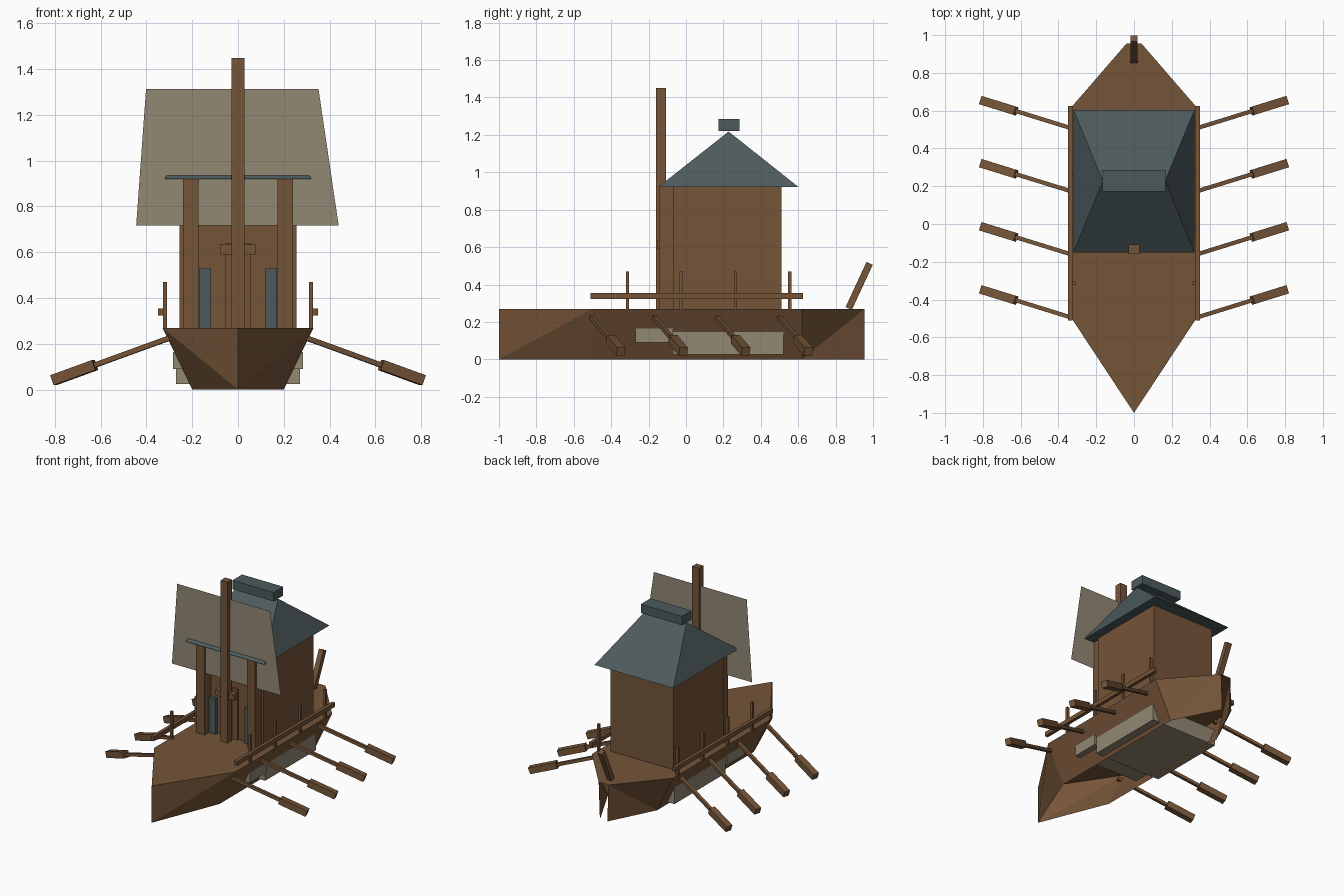
import bpy
from mathutils import Vector

if "Cube" in bpy.data.objects:
    bpy.data.objects.remove(bpy.data.objects["Cube"])


def material(name, rgb):
    m = bpy.data.materials.new(name)
    m.diffuse_color = (*rgb, 1)
    m.use_nodes = True
    m.node_tree.nodes["Principled BSDF"].inputs["Base Color"].default_value = m.diffuse_color
    return m


WOOD = material("brown_wood", (0.178, 0.089, 0.040))
SLATE = material("slate_roof", (0.072, 0.102, 0.107))
CANVAS = material("pale_canvas", (0.287, 0.246, 0.174))


def mesh(name, verts, faces, mat):
    me = bpy.data.meshes.new(name)
    me.from_pydata(verts, [], faces)
    me.materials.append(mat)
    ob = bpy.data.objects.new(name, me)
    bpy.context.collection.objects.link(ob)
    return ob


BOX_FACES = [(0, 3, 2, 1), (4, 5, 6, 7), (0, 1, 5, 4),
             (1, 2, 6, 5), (2, 3, 7, 6), (3, 0, 4, 7)]


def box(name, x, y, z, mat):
    """Box from (min, max) ranges."""
    v = [(x[i], y[j], z[k]) for k in (0, 1) for i, j in ((0, 0), (1, 0), (1, 1), (0, 1))]
    return mesh(name, v, BOX_FACES, mat)


def beam(name, a, b, w, mat):
    """Square beam of width w running from a to b."""
    a, b = Vector(a), Vector(b)
    d = (b - a).normalized()
    s = d.cross(Vector((0, 0, 1))).normalized() * w / 2
    u = s.cross(d).normalized() * w / 2
    v = [p + s * i + u * j for p in (a, b) for i, j in ((-1, -1), (1, -1), (1, 1), (-1, 1))]
    return mesh(name, v, BOX_FACES, mat)


# hull: open underneath and at the stern slit, closed by a flat deck
deck = [(0, -1), (0.33, -0.5), (0.33, 0.62), (0.04, 0.955),
        (-0.04, 0.955), (-0.33, 0.62), (-0.33, -0.5)]
keel = [(0, -1), (0.2, -0.5), (0.2, 0.62), (0.03, 0.955),
        (-0.03, 0.955), (-0.2, 0.62), (-0.2, -0.5)]
hull_faces = [tuple(range(7)),
              (7, 8, 1), (7, 1, 0), (8, 9, 2, 1), (9, 10, 3), (9, 3, 2),
              (7, 6, 13), (7, 0, 6), (13, 6, 5, 12), (12, 4, 11), (12, 5, 4)]
mesh("hull", [(x, y, 0.27) for x, y in deck] + [(x, y, 0) for x, y in keel],
     hull_faces, WOOD)

# canvas bands showing through the hull sides
box("long_hull_band", (-0.27, 0.27), (-0.07, 0.52), (0.025, 0.145), CANVAS)
box("short_hull_band", (-0.285, 0.285), (-0.27, -0.07), (0.09, 0.165), CANVAS)

# cabin
box("cabin", (-0.255, 0.255), (-0.07, 0.51), (0.27, 0.92), WOOD)
box("door", (-0.055, 0.055), (-0.085, -0.07), (0.27, 0.64), WOOD)

# hipped roof with ridge cap
eave = [(-0.32, -0.15), (0.32, -0.15), (0.32, 0.603), (-0.32, 0.603)]
mesh("roof", [(x, y, 0.92) for x, y in eave] + [(-0.165, 0.228, 1.218), (0.165, 0.228, 1.218)],
     [(3, 2, 1, 0), (0, 1, 5, 4), (1, 2, 5), (2, 3, 4, 5), (3, 0, 4)], SLATE)
box("ridge_cap", (-0.167, 0.167), (0.173, 0.285), (1.22, 1.285), SLATE)

# mast, cross peg and sail
box("mast", (-0.028, 0.028), (-0.16, -0.108), (0.27, 1.45), WOOD)
box("mast_peg", (-0.078, 0.076), (-0.152, -0.115), (0.59, 0.634), WOOD)
mesh("sail", [(-0.445, -0.13, 0.717), (0.44, -0.13, 0.717),
              (0.352, -0.13, 1.313), (-0.402, -0.13, 1.313)], [(0, 1, 2, 3)], CANVAS)

for s, side in ((1, "right"), (-1, "left")):
    def span(a, b):
        return tuple(sorted((s * a, s * b)))

    # porch columns and door-side shutters
    box(side + "_column", span(0.172, 0.24), (-0.143, -0.07), (0.27, 0.92), WOOD)
    box(side + "_shutter", span(0.118, 0.17), (-0.095, -0.07), (0.27, 0.53), SLATE)

    # railing
    box(side + "_rail", span(0.326, 0.35), (-0.51, 0.625), (0.323, 0.355), WOOD)
    for y in (-0.313, -0.025, 0.265, 0.555):
        box(side + "_rail_post", span(0.31, 0.328), (y - 0.009, y + 0.009), (0.27, 0.47), WOOD)

    # oars, swept back and down
    for i in range(4):
        y0 = -0.505 + i * 0.334

        def on_oar(x):
            return (s * x, y0 + (x - 0.3) * 0.31, 0.225 - (x - 0.3) * 0.363)
        beam(side + "_oar_shaft", on_oar(0.285), on_oar(0.64), 0.022, WOOD)
        beam(side + "_oar_blade", on_oar(0.625), on_oar(0.807), 0.046, WOOD)

# slanted tiller at the stern
beam("tiller", (0, 0.87, 0.272), (0, 0.982, 0.513), 0.037, WOOD)
